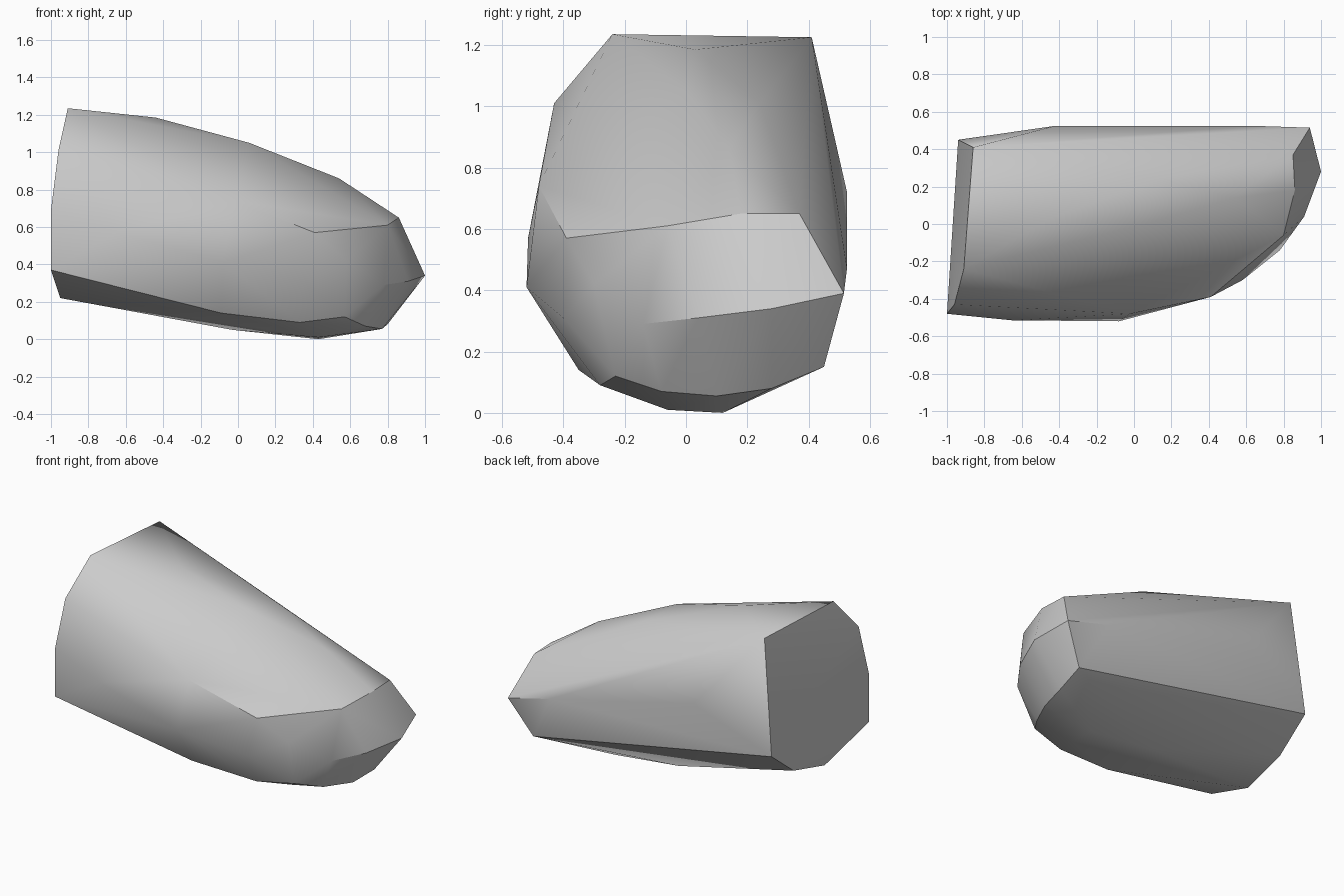
import bpy
import bmesh
import math
from mathutils import Vector

default_cube = bpy.data.objects.get("Cube")
if default_cube:
    bpy.data.objects.remove(default_cube, do_unlink=True)


def make_material(name, colour):
    material = bpy.data.materials.new(name)
    material.use_nodes = True
    material.diffuse_color = colour
    shader = material.node_tree.nodes["Principled BSDF"]
    shader.inputs["Base Color"].default_value = colour
    shader.inputs["Roughness"].default_value = 0.8
    return material


def make_hull(name, contours, material, dissolve_degrees, smooth_degrees):
    """Stretch one convex skin over a set of contour lines."""
    mesh = bpy.data.meshes.new(name)
    bm = bmesh.new()
    for contour in contours:
        for point in contour:
            bm.verts.new(Vector(point))
    hull = bmesh.ops.convex_hull(bm, input=bm.verts[:])
    loose = set(hull["geom_interior"]) | set(hull["geom_unused"])
    bmesh.ops.delete(
        bm,
        geom=[item for item in loose if isinstance(item, bmesh.types.BMVert)],
        context="VERTS",
    )
    # Merge the flat cuts into single faces
    bmesh.ops.dissolve_limit(
        bm,
        angle_limit=math.radians(dissolve_degrees),
        verts=bm.verts[:],
        edges=bm.edges[:],
    )
    bmesh.ops.recalc_face_normals(bm, faces=bm.faces[:])
    bm.to_mesh(mesh)
    bm.free()
    mesh.materials.append(material)
    stone = bpy.data.objects.new(name, mesh)
    bpy.context.collection.objects.link(stone)
    bpy.ops.object.select_all(action="DESELECT")
    stone.select_set(True)
    bpy.context.view_layer.objects.active = stone
    bpy.ops.object.shade_smooth_by_angle(angle=math.radians(smooth_degrees))
    return stone


# Flat broken end on the right
end_cut = [
    (-.86, .41, 1.225), (-.91, -.24, 1.235), (-.96, -.43, 1.01),
    (-1, -.48, .69), (-1, -.48, .37), (-.95, -.09, .22),
    (-.94, .22, .30), (-.94, .45, .48),
]

# Crest running down from the tall end to the nose
crest = [
    (-.44, .03, 1.185), (.06, 0, 1.05), (.13, .24, 1.01),
    (.54, .14, .86), (.86, .18, .65), (.85, .37, .65), (.8, -.06, .61),
]

# Rounded front flank
front_flank = [
    (-.65, -.515, .57), (-.08, -.52, .41), (-.02, -.48, .74),
    (.41, -.39, .57), (.35, -.4, .31), (.58, -.3, .42),
]

# Nose rim and the lower rim under it
nose_rim = [(.94, .515, .39), (1, .28, .34), (.91, .04, .31), (.78, -.14, .29)]
nose_base = [
    (.8, .45, .15), (.8, .28, .08), (.77, .1, .055),
    (.68, -.08, .07), (.57, -.23, .12),
]

# Underside ridge and belly
belly = [
    (.33, -.28, .09), (-.09, -.35, .14), (-.65, -.41, .27),
    (.43, -.06, .01), (.43, .12, 0), (-.03, .12, .05),
]

# Nearly flat back
back = [(-.42, .525, .72), (.63, .525, .47)]

grey_stone = make_material("grey_stone", (.6, .6, .6, 1))
make_hull(
    "stone",
    [end_cut, crest, front_flank, nose_rim, nose_base, belly, back],
    grey_stone,
    dissolve_degrees=2,
    smooth_degrees=30,
)
